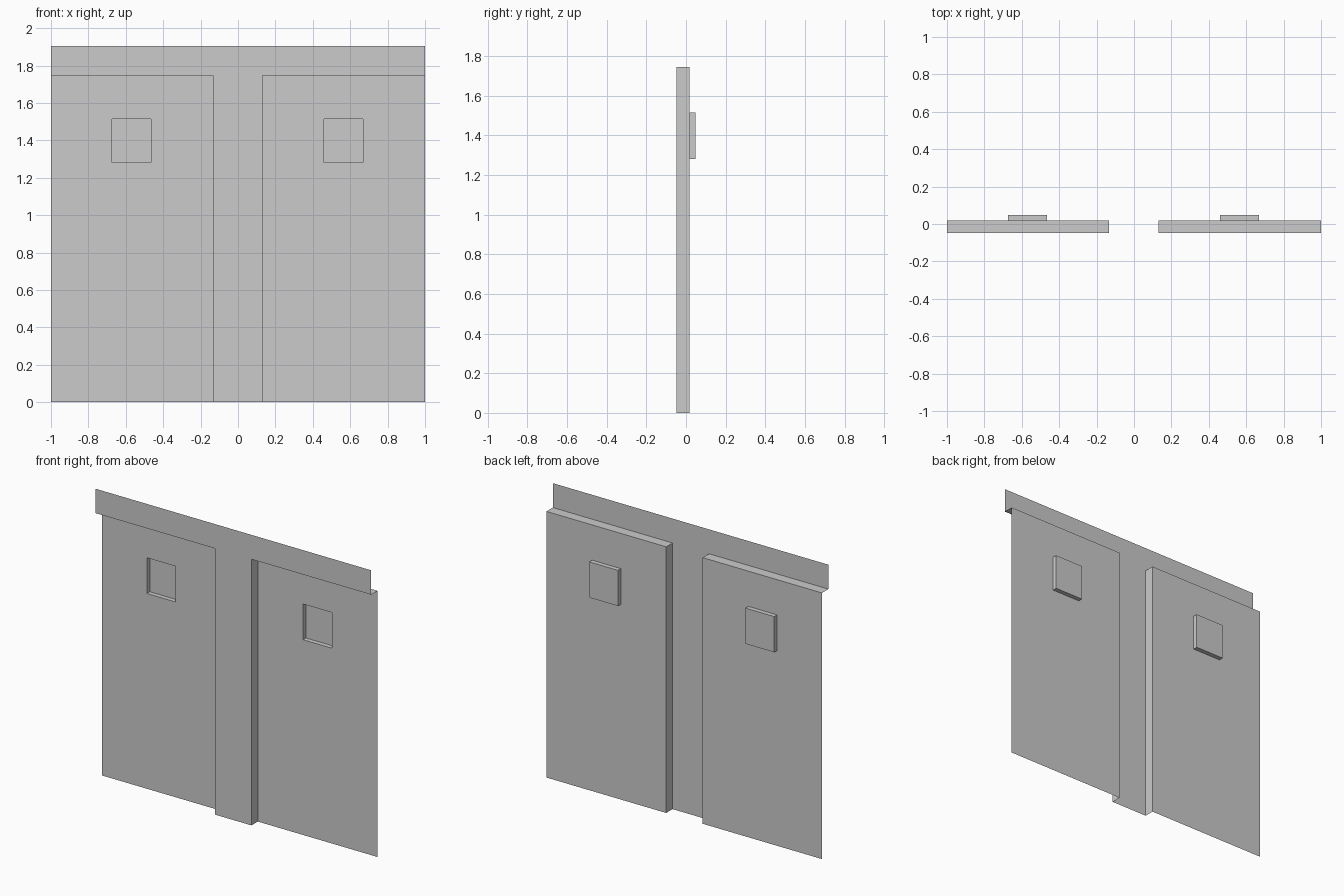
import bpy, bmesh

if "Cube" in bpy.data.objects:
    bpy.data.objects.remove(bpy.data.objects["Cube"])

# Depth planes of the stepped sheet (y)
FRONT, PANEL, WINDOW = -0.048, 0.018, 0.048

# Cut lines: panel edges and window edges
XS = [-1.0, -0.674, -0.465, -0.134, 0.131, 0.46, 0.668, 1.0]
ZS = [0.0, 1.281, 1.515, 1.746, 1.906]
POST, WINDOW_COLS, WINDOW_ROW, HEADER = 3, (1, 5), 1, 3


def depth(i, k):
    """Depth of the cell in column i, row k."""
    if i == POST or k == HEADER:
        return FRONT
    if i in WINDOW_COLS and k == WINDOW_ROW:
        return WINDOW
    return PANEL


bm = bmesh.new()


def quad(*pts):
    bm.faces.new([bm.verts.new(p) for p in pts])


for i in range(len(XS) - 1):
    for k in range(len(ZS) - 1):
        x0, x1, z0, z1 = XS[i], XS[i + 1], ZS[k], ZS[k + 1]
        d = depth(i, k)
        # Flat front-facing cell
        quad((x0, d, z0), (x1, d, z0), (x1, d, z1), (x0, d, z1))
        # Upright step to the next column
        if i + 2 < len(XS) and depth(i + 1, k) != d:
            e = depth(i + 1, k)
            quad((x1, d, z0), (x1, e, z0), (x1, e, z1), (x1, d, z1))
        # Level step to the next row
        if k + 2 < len(ZS) and depth(i, k + 1) != d:
            e = depth(i, k + 1)
            quad((x0, d, z1), (x1, d, z1), (x1, e, z1), (x0, e, z1))

# Weld into one open sheet, facing the front
bmesh.ops.remove_doubles(bm, verts=bm.verts, dist=1e-4)
bm.normal_update()

mesh = bpy.data.meshes.new("recessed_wall")
bm.to_mesh(mesh)
bm.free()
wall = bpy.data.objects.new("recessed_wall", mesh)
bpy.context.collection.objects.link(wall)
